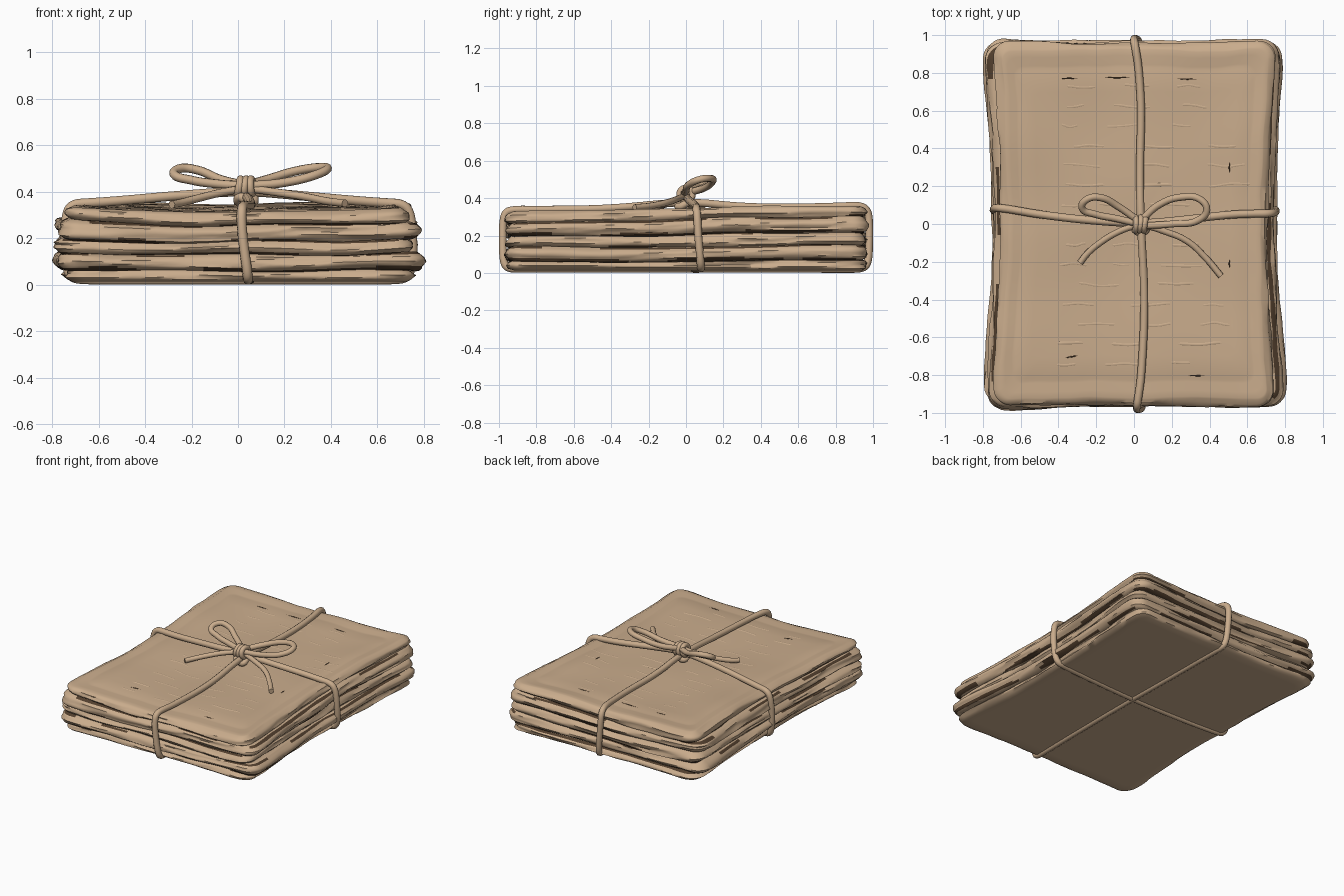
import bpy, bmesh, math, random
from mathutils import Vector, noise

if "Cube" in bpy.data.objects:
    bpy.data.objects.remove(bpy.data.objects["Cube"])

random.seed(4)

def material(name, rgb):
    m = bpy.data.materials.new(name)
    m.diffuse_color = (*rgb, 1)
    m.use_nodes = True
    m.node_tree.nodes["Principled BSDF"].inputs["Base Color"].default_value = m.diffuse_color
    return m

PAPER = material("tan paper", (0.59, 0.415, 0.265))
DARK = material("dark brown gaps", (0.085, 0.05, 0.027))

def height(x, y, t):
    """Height of the stack at level t (0 bottom, 1 top): curled edges, gentle waves."""
    top = 0.327 + 0.018 * y + 0.022 * (x / 0.75) ** 2
    wave = 0.016 * noise.noise(Vector((x * 2.2, y * 2.2, t * 3)))
    return 0.014 + t * (top - 0.014) + wave * min(1, t * 4)

def rounded_rectangle(hx, hy, r, side=34, arc=7):
    """Points (x, y, normal x, normal y) around a rounded rectangle."""
    pts = []
    corners = [(1, 1, 0), (-1, 1, 90), (-1, -1, 180), (1, -1, 270)]
    for k, (sx, sy, a0) in enumerate(corners):
        cx, cy = sx * (hx - r), sy * (hy - r)
        for j in range(arc + 1):
            a = math.radians(a0 + 90 * j / arc)
            pts.append((cx + r * math.cos(a), cy + r * math.sin(a), math.cos(a), math.sin(a)))
        nx, ny, na = corners[(k + 1) % 4]
        a = math.radians(na)
        end = (nx * (hx - r) + r * math.cos(a), ny * (hy - r) + r * math.sin(a))
        x0, y0 = pts[-1][:2]
        for j in range(1, side):
            f = j / side
            pts.append((x0 + (end[0] - x0) * f, y0 + (end[1] - y0) * f, math.cos(a), math.sin(a)))
    return pts

def paper_bundle(name, t0, t1, hx, hy, dx, dy, turn, rows):
    outline = rounded_rectangle(hx, hy, 0.09)
    bm = bmesh.new()
    seed = t0 * 50
    ca, sa = math.cos(turn), math.sin(turn)

    def ring(t, out, scale, ragged, bump=0):
        verts = []
        for x, y, nx, ny in outline:
            v = Vector((x * 2.5, y * 2.5, seed + ragged))
            o = out + 0.018 * noise.noise(v) + 0.008 * noise.noise(v * 3)
            px, py = (x + nx * o) * scale, (y + ny * o) * scale
            # the cord pulls the middle of each side inwards
            px *= 1 - 0.05 * max(0, 1 - (y / 0.8) ** 2)
            py *= 1 - 0.008 * max(0, 1 - (x / 0.6) ** 2)
            px, py = px * ca - py * sa + dx, px * sa + py * ca + dy
            verts.append(bm.verts.new((px, py, height(px, py, t) + bump)))
        return verts

    rings = [ring(t0, -0.045, s, 0) for s in (0.02, 0.4, 0.75, 0.95)]
    first = len(rings)
    for k in range(rows + 1):                     # rounded, creased side
        u = k / rows
        bulge = -0.035 * abs(2 * u - 1) ** 2.5
        rings.append(ring(t0 + (t1 - t0) * u, bulge, 1, k * 0.45))
    for s, bump in ((0.985, 0.003), (0.95, 0.001), (0.9, -0.001), (0.885, -0.002),
                    (0.87, 0.001), (0.75, 0), (0.6, 0), (0.45, 0), (0.3, 0), (0.15, 0), (0.02, 0)):
        rings.append(ring(t1, -0.03, s, rows * 0.45, bump))
    n = len(outline)
    # dark gaps: patches of the rows where two bundles meet
    gap_rows = ([first, first + 1] if t0 > 0 else []) + ([first + rows - 1] if t1 < 1 else [])
    for r, (a, b) in enumerate(zip(rings, rings[1:])):
        for i in range(n):
            j = (i + 1) % n
            f = bm.faces.new((a[i], a[j], b[j], b[i]))
            x, y = outline[i][:2]
            patch = noise.noise(Vector((x * 2.4, y * 2.4, seed + r * 0.4)))
            f.material_index = int(r in gap_rows and patch > (0.12 if r == first + 1 else -0.1))
    bm.faces.new(rings[0][::-1])
    bm.faces.new(rings[-1])
    bmesh.ops.recalc_face_normals(bm, faces=bm.faces)
    for f in bm.faces:
        f.smooth = True
    for e in bm.edges:
        if len(e.link_faces) == 2 and e.calc_face_angle(0) > math.radians(50):
            e.smooth = False
    me = bpy.data.meshes.new(name)
    bm.to_mesh(me)
    bm.free()
    me.materials.append(PAPER)
    me.materials.append(DARK)
    bpy.context.collection.objects.link(bpy.data.objects.new(name, me))

def cord(name, paths, radius, mat=PAPER, closed=False, tapered=False, res=8, taut=False):
    """Round cord along the given points, turned into a mesh."""
    cu = bpy.data.curves.new(name, 'CURVE')
    cu.dimensions = '3D'
    cu.bevel_depth, cu.bevel_resolution = radius, 3
    cu.resolution_u, cu.use_fill_caps = res, True
    for pts in paths:
        if taut:                                  # hugs its points without overshoot
            sp = cu.splines.new('NURBS')
            sp.points.add(len(pts) - 1)
            for q, p in zip(sp.points, pts):
                q.co = (*p, 1)
            sp.order_u = 3
        else:
            sp = cu.splines.new('BEZIER')
            sp.bezier_points.add(len(pts) - 1)
            for i, (bp, p) in enumerate(zip(sp.bezier_points, pts)):
                bp.co = p
                bp.handle_left_type = bp.handle_right_type = 'AUTO'
                if tapered and i in (0, len(pts) - 1):
                    bp.radius = 0.1
        sp.use_cyclic_u = closed
    ob = bpy.data.objects.new(name, cu)
    bpy.context.collection.objects.link(ob)
    bpy.ops.object.select_all(action='DESELECT')
    ob.select_set(True)
    bpy.context.view_layer.objects.active = ob
    bpy.ops.object.convert(target='MESH')
    ob = bpy.context.object
    ob.data.materials.clear()
    ob.data.materials.append(mat)
    bpy.ops.object.shade_smooth_by_angle(angle=math.radians(50))

# stacked paper bundles: level range, half sizes, shift, turn, crease rows
bundles = [
    (0.00, 0.17, 0.750, 0.962, 0.005, 0.005, 0.004, 6),
    (0.15, 0.38, 0.790, 0.968, 0.005, -0.005, 0.012, 8),
    (0.36, 0.59, 0.772, 0.965, -0.010, 0.005, -0.010, 8),
    (0.57, 0.81, 0.778, 0.968, 0.000, 0.000, 0.010, 8),
    (0.79, 1.00, 0.742, 0.965, 0.000, 0.000, -0.004, 7)]
for i, b in enumerate(bundles):
    paper_bundle(f"paper_bundle_{i + 1}", *b)

# faint ridges across the top sheet
ridges = []
for k in range(15):
    y = -0.74 + k * 0.105
    if abs(y) < 0.06:
        continue
    x = -0.42 + random.uniform(-0.05, 0.05)
    while x < 0.35:
        length = random.uniform(0.15, 0.4)
        ridges.append([(px, py, height(px, py, 1) - 0.0125) for px, py in
                       [(x + length * f / 4, y + random.uniform(-0.008, 0.008)) for f in range(5)]])
        x += length + 0.04
cord("top_sheet_ridges", ridges, 0.0145, PAPER, tapered=True, res=4)

# a few small dark slits in the top sheet
slits = [(-0.41, 0.77, -0.28, 0.772), (-0.18, 0.775, 0.0, 0.775), (0.2, 0.77, 0.36, 0.765),
         (0.505, 0.26, 0.505, 0.34), (0.505, -0.24, 0.505, -0.18), (-0.37, -0.71, -0.29, -0.695),
         (0.26, -0.8, 0.4, -0.805)]
cord("top_sheet_slits", [[(x0 + (x1 - x0) * f, y0 + (y1 - y0) * f,
                           height(x0 + (x1 - x0) * f, y0 + (y1 - y0) * f, 1) - 0.001)
                          for f in (0, 0.5, 1)] for x0, y0, x1, y1 in slits],
     0.0045, DARK, tapered=True, res=4)

# cords tied round the stack in both directions
R = 0.021
cord("crosswise_cord", [[
    (0.03, 0.0, 0.405), (-0.25, 0.02, 0.385), (-0.5, 0.05, 0.362), (-0.64, 0.075, 0.352),
    (-0.71, 0.085, 0.348), (-0.738, 0.085, 0.31), (-0.745, 0.075, 0.2), (-0.74, 0.07, 0.09),
    (-0.72, 0.062, 0.03), (-0.66, 0.06, 0.021), (-0.4, 0.045, 0.021), (0.0, 0.04, 0.021),
    (0.4, 0.06, 0.021), (0.67, 0.08, 0.021), (0.73, 0.08, 0.03), (0.75, 0.075, 0.09),
    (0.752, 0.065, 0.2), (0.742, 0.06, 0.31), (0.71, 0.055, 0.348), (0.64, 0.055, 0.352),
    (0.5, 0.05, 0.362), (0.25, 0.02, 0.385)]], R, closed=True, taut=True)
cord("lengthwise_cord", [[
    (0.035, 0.0, 0.385), (0.03, 0.3, 0.352), (0.04, 0.6, 0.35), (0.025, 0.83, 0.356),
    (0.008, 0.93, 0.362), (0.0, 0.972, 0.335), (0.0, 0.98, 0.27), (0.01, 0.98, 0.16),
    (0.02, 0.975, 0.06), (0.03, 0.95, 0.021), (0.035, 0.85, 0.021), (0.04, 0.4, 0.021),
    (0.05, 0.0, 0.021), (0.05, -0.5, 0.021), (0.045, -0.88, 0.021), (0.042, -0.955, 0.022),
    (0.04, -0.977, 0.06), (0.025, -0.98, 0.16), (0.015, -0.98, 0.26), (0.015, -0.968, 0.325),
    (0.022, -0.92, 0.34), (0.04, -0.8, 0.338), (0.06, -0.4, 0.342)]], R, closed=True, taut=True)

# bow loops and loose tails
cord("bow_loops", [
    [(0.02, 0.02, 0.43), (-0.08, 0.09, 0.455), (-0.18, 0.14, 0.495), (-0.25, 0.13, 0.5),
     (-0.275, 0.085, 0.475), (-0.2, 0.05, 0.45), (-0.1, 0.03, 0.435), (0.03, 0.0, 0.425)],
    [(0.04, 0.02, 0.43), (0.13, 0.1, 0.455), (0.25, 0.142, 0.49), (0.35, 0.13, 0.505),
     (0.385, 0.075, 0.5), (0.34, 0.02, 0.475), (0.2, 0.0, 0.44), (0.04, -0.01, 0.425)]], 0.019)
cord("bow_tails", [
    [(0.03, 0.0, 0.415), (-0.08, -0.04, 0.395), (-0.18, -0.1, 0.37), (-0.25, -0.16, 0.352),
     (-0.285, -0.205, 0.345)],
    [(0.04, 0.0, 0.415), (0.15, -0.035, 0.4), (0.28, -0.09, 0.38), (0.38, -0.18, 0.36),
     (0.46, -0.275, 0.35)]], 0.017)

# knot: cord wraps round the middle of the bow, and a hitch below it
turns = [i * math.tau / 8 for i in range(8)]
cord("knot_wraps", [[(x + 0.006 * math.sin(a + k), 0.035 * math.cos(a), 0.42 + 0.034 * math.sin(a))
                     for a in turns] for k, x in enumerate((0.005, 0.032, 0.058))], 0.017, closed=True)
cord("lower_hitch", [[(0.035 + 0.035 * math.cos(a), -0.01 + 0.035 * math.sin(a), 0.365 + 0.012 * math.sin(2 * a))
                      for a in turns]], 0.02, closed=True)
